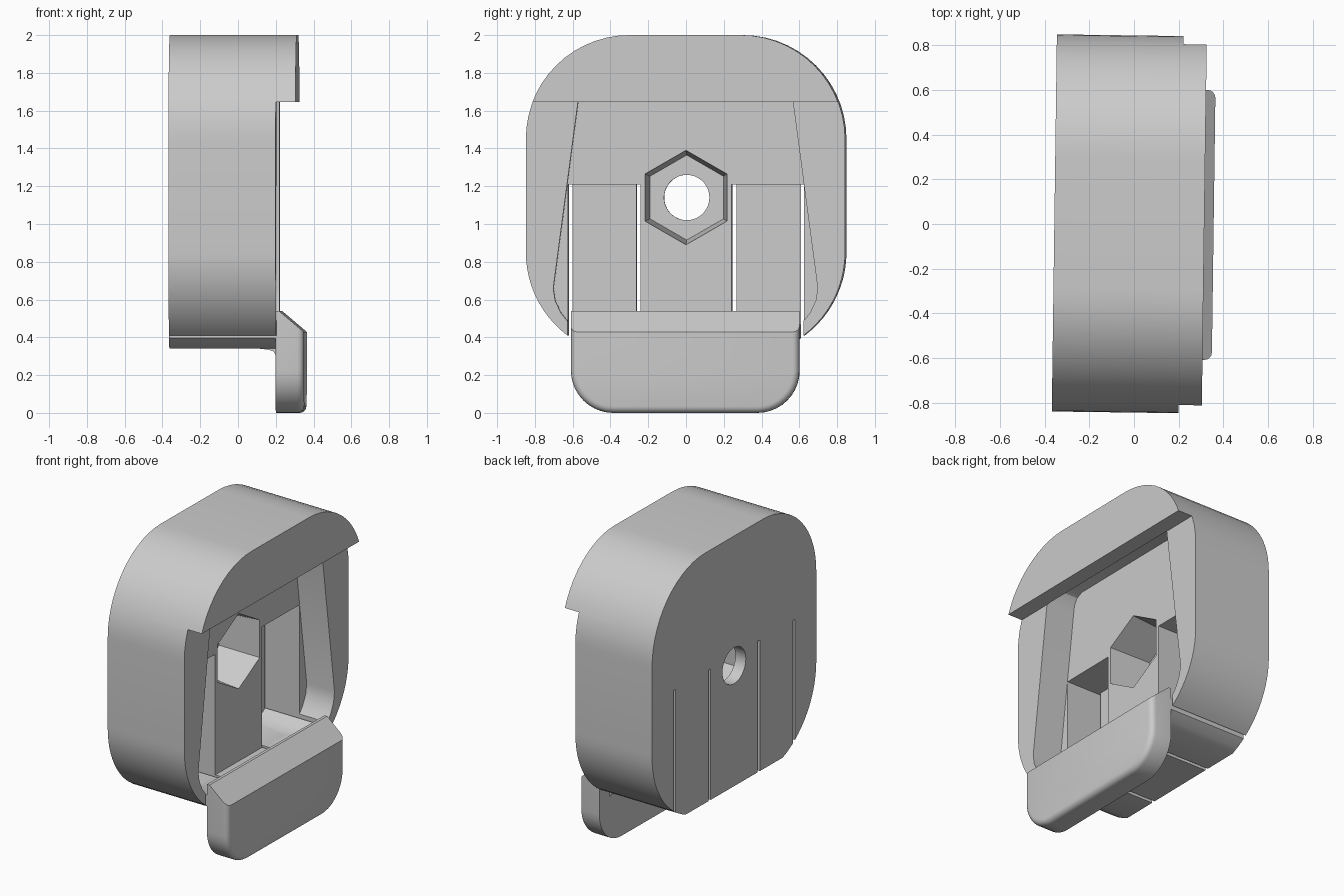
import bpy, bmesh, math
from mathutils import Vector

cube = bpy.data.objects.get("Cube")
if cube:
    bpy.data.objects.remove(cube, do_unlink=True)

grey = bpy.data.materials.new("light_grey")
grey.use_nodes = True
COLOUR = (0.6, 0.6, 0.6, 1)
grey.diffuse_color = COLOUR
grey.node_tree.nodes["Principled BSDF"].inputs["Base Color"].default_value = COLOUR

BACK, FACE, LIP = -0.357, 0.211, 0.315     # main depths along x
FLOOR, POCKET = 0.005, -0.235              # recess depths
LATCH = 0.357                              # front of the latch
BASE = 0.41                                # inside bottom of the recess
TILT = -0.0135                             # slight turn of the whole model


def arc(cy, cz, r, a0, a1, n=14):
    """Points of an arc in the y-z plane, angles in degrees."""
    angles = [math.radians(a0 + (a1 - a0) * i / n) for i in range(n + 1)]
    return [(cy + r * math.cos(a), cz + r * math.sin(a)) for a in angles]


def finish(bm, name):
    bmesh.ops.recalc_face_normals(bm, faces=bm.faces)
    mesh = bpy.data.meshes.new(name)
    bm.to_mesh(mesh)
    bm.free()
    mesh.materials.append(grey)
    obj = bpy.data.objects.new(name, mesh)
    bpy.context.collection.objects.link(obj)
    return obj


def loft(sections):
    """Solid through a list of (x, y-z outline) sections."""
    bm = bmesh.new()
    rings = [[bm.verts.new((x, y, z)) for y, z in points] for x, points in sections]
    bm.faces.new(rings[0])
    bm.faces.new(rings[-1][::-1])
    for a, b in zip(rings, rings[1:]):
        for i in range(len(a)):
            j = (i + 1) % len(a)
            bm.faces.new((a[i], b[i], b[j], a[j]))
    return bm


def prism(name, points, x0, x1):
    return finish(loft([(x0, points), (x1, points)]), name)


def box(name, x0, x1, y0, y1, z0, z1):
    return prism(name, [(y0, z0), (y1, z0), (y1, z1), (y0, z1)], x0, x1)


def cut(target, cutter):
    cutter.hide_render = True
    mod = target.modifiers.new("cut", 'BOOLEAN')
    mod.operation, mod.solver, mod.object = 'DIFFERENCE', 'EXACT', cutter
    bpy.context.view_layer.objects.active = target
    bpy.ops.object.modifier_apply(modifier=mod.name)
    bpy.data.objects.remove(cutter, do_unlink=True)


def mirrored(half):
    """Close a +y half outline (bottom to top) with its mirror image."""
    return half + [(-y, z) for y, z in reversed(half)]


# Housing: rounded block with an overhanging top lip
half = arc(0.295, 0.85, 0.55, -68, 0) + arc(0.295, 1.45, 0.55, 0, 90)
half = [(0.5, 0.34)] + [p for p in half if p[1] > 0.345]
housing = prism("housing", mirrored(half), BACK, LIP)
cut(housing, box("front_cutter", FACE, 1, -1, 1, 0, 1.645))

# Tapered recess, reaching a little way behind the lip
corner = [(0.5, BASE), (0.56, 0.437), (0.62, 0.48)]
recess = corner + [(0.66, 0.53), (0.69, 0.595), (0.7, 0.66),
                   (0.57, 1.64), (0.56, 1.71), (0.535, 1.75), (0.49, 1.77)]
cut(housing, prism("recess_cutter", mirrored(recess), FLOOR, FACE + 0.002))

# Side pockets leave two thin spring tongues beside the centre one
for side in (-1, 1):
    pocket = [(0.245, BASE)] + corner + [(0.62, 1.21), (0.245, 1.21)]
    cut(housing, prism("pocket_cutter", [(side * y, z) for y, z in pocket],
                       POCKET, FLOOR + 0.05))
    for centre, width in ((0.615, 0.02), (0.253, 0.024)):
        y = side * centre
        cut(housing, box("slot_cutter", -1, 1, y - width / 2, y + width / 2, 0.2, 1.21))

# Tapered nut seat and bolt hole
inner, outer = [arc(0, 1.14, r, 30, 330, 5) for r in (0.225, 0.25)]
cut(housing, finish(loft([(-0.28, inner), (FLOOR + 0.002, outer)]), "nut_cutter"))
cut(housing, prism("bolt_cutter", arc(0, 1.14, 0.12, 0, 350, 35), -1, 0))

# Latch: rounded bar with softened front edges and a sloping top
ROUND = 0.035
sections = [(FACE - 0.005, 0)]
for step in range(5):
    a = math.radians(step * 22.5)
    sections.append((LATCH - ROUND + ROUND * math.sin(a), ROUND * (1 - math.cos(a))))
bm = loft([(x, mirrored(arc(0.38, 0.225, 0.225 - inset, -90, 0, 10) + [(0.605 - inset, 0.54)]))
           for x, inset in sections])
cutting = bmesh.ops.bisect_plane(bm, geom=bm.verts[:] + bm.edges[:] + bm.faces[:],
                                 plane_co=Vector((0.225, 0, 0.54)),
                                 plane_no=Vector((0.11, 0, 0.13)), clear_outer=True)
rim = [e for e in cutting["geom_cut"] if isinstance(e, bmesh.types.BMEdge)]
bmesh.ops.holes_fill(bm, edges=rim, sides=0)
latch = finish(bm, "latch")

# Fillet joining the latch to the underside of the tongues
bm = bmesh.new()
curve = [(0.12, 0.35), (0.12, 0.34), (0.165, 0.335), (0.195, 0.325), (0.21, 0.3), (0.21, 0.35)]
face = bm.faces.new([bm.verts.new((x, -0.5, z)) for x, z in curve])
ext = bmesh.ops.extrude_face_region(bm, geom=[face])
bmesh.ops.translate(bm, vec=(0, 1, 0),
                    verts=[v for v in ext["geom"] if isinstance(v, bmesh.types.BMVert)])
fillet = finish(bm, "latch_fillet")

for obj in (housing, latch, fillet):
    obj.rotation_euler.z = TILT
    bpy.ops.object.select_all(action='DESELECT')
    obj.select_set(True)
    bpy.context.view_layer.objects.active = obj
    bpy.ops.object.shade_smooth_by_angle(angle=math.radians(30))
